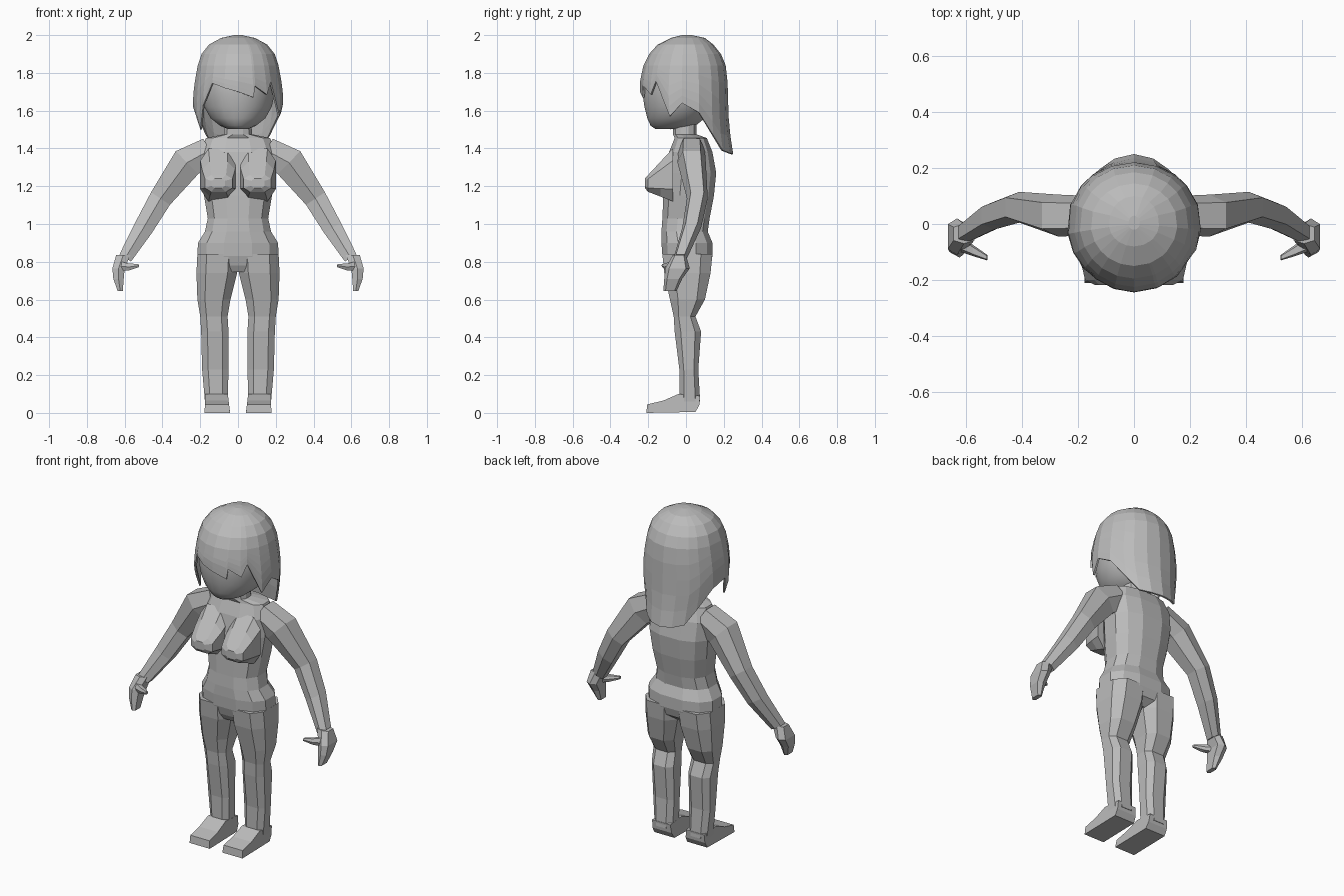
import bpy, bmesh, math
from mathutils import Vector

if "Cube" in bpy.data.objects:
    bpy.data.objects.remove(bpy.data.objects["Cube"])

grey = bpy.data.materials.new("plain grey")
grey.diffuse_color = (0.5, 0.5, 0.5, 1)
grey.use_nodes = True
grey.node_tree.nodes["Principled BSDF"].inputs["Base Color"].default_value = grey.diffuse_color


def finish(name, bm, mirror=False, smooth=False):
    bmesh.ops.recalc_face_normals(bm, faces=bm.faces)
    me = bpy.data.meshes.new(name)
    bm.to_mesh(me)
    bm.free()
    me.materials.append(grey)
    for p in me.polygons:
        p.use_smooth = smooth
    ob = bpy.data.objects.new(name, me)
    bpy.context.collection.objects.link(ob)
    if mirror:
        ob.modifiers.new("mirror", 'MIRROR').use_mirror_merge = False
    return ob


def loft(name, rings, caps=True, **kw):
    """Skin a list of closed rings that all have the same point count."""
    bm = bmesh.new()
    vs = [[bm.verts.new(p) for p in r] for r in rings]
    n = len(vs[0])
    for a, b in zip(vs, vs[1:]):
        for i in range(n):
            j = (i + 1) % n
            bm.faces.new((a[i], a[j], b[j], b[i]))
    if caps:
        bm.faces.new(vs[0])
        bm.faces.new(vs[-1])
    return finish(name, bm, **kw)


def unit_ring(n, power):
    """Rounded polygon filling the square from -1 to 1, with flat sides."""
    pts = []
    m = math.cos(math.pi / n)
    for i in range(n):
        a = 2 * math.pi * (i + 0.5) / n
        f = lambda v: math.copysign(min(abs(v) / m, 1) ** power, v)
        pts.append((f(math.cos(a)), f(math.sin(a))))
    return pts


def box_ring(x0, x1, y0, y1, z, n=8, power=0.7):
    return [((x0 + x1) / 2 + u * (x1 - x0) / 2, (y0 + y1) / 2 + v * (y1 - y0) / 2, z)
            for u, v in unit_ring(n, power)]


def tube_rings(path, n=6):
    """Path points are x, z, y, half width, half depth; the limb lies near the xz plane."""
    rings = []
    for i, (x, z, y, w, d) in enumerate(path):
        a, b = path[max(i - 1, 0)], path[min(i + 1, len(path) - 1)]
        t = Vector((b[0] - a[0], 0, b[1] - a[1])).normalized()
        side = Vector((t.z, 0, -t.x))
        rings.append([Vector((x, y, z)) + side * u * w + Vector((0, v * d, 0))
                      for u, v in unit_ring(n, 0.85)])
    return rings


# Torso with neck: half width, front y, back y, z
torso = [(.10, -.09, .08, .745), (.19, -.11, .125, .78), (.215, -.125, .14, .83),
         (.212, -.13, .14, .90), (.175, -.13, .115, .96), (.16, -.125, .125, 1.03),
         (.18, -.12, .148, 1.15), (.195, -.11, .16, 1.27), (.20, -.09, .14, 1.38),
         (.17, -.06, .11, 1.455), (.075, -.07, .055, 1.475), (.07, -.07, .055, 1.54)]
loft("torso", [box_ring(-w, w, f, b, z, 12, .8) for w, f, b, z in torso])

# Bust: rings stepping forward from the chest (x0, x1, z0, z1, y)
bust = [(.01, .20, 1.12, 1.40, -.07), (.015, .19, 1.145, 1.33, -.135),
        (.03, .175, 1.17, 1.26, -.2), (.07, .14, 1.19, 1.24, -.218)]
loft("bust", [[(x, y, z) for x, z, _ in box_ring(x0, x1, z0, z1, 0)]
              for x0, x1, z0, z1, y in bust], mirror=True)

# Legs: x0, x1, y0, y1, z
legs = [(0, .215, -.125, .14, .84), (.005, .22, -.115, .13, .74), (.04, .215, -.085, .10, .60),
        (.055, .20, -.065, .05, .51), (.05, .195, -.06, .08, .43),
        (.05, .19, -.035, .065, .23), (.055, .175, -.035, .075, .06)]
loft("legs", [box_ring(*r) for r in legs], mirror=True)

# Feet: side profile swept across the width, narrower at the top
profile = [(-.21, 0), (-.205, .045), (-.12, .065), (-.04, .10), (.075, .09), (.07, .04), (.05, .005)]
loft("feet", [[(x + s * .12 * z, y, z) for y, z in profile]
              for x, s in ((.042, 1), (.177, -.3))], mirror=True)

# Arms
arm = [(.15, 1.39, .03, .07, .07), (.27, 1.325, .03, .085, .075), (.41, 1.135, .06, .06, .055),
       (.50, .98, .03, .052, .05), (.597, .82, -.03, .036, .036)]
loft("arms", tube_rings(arm), mirror=True)

# Hands and thumbs
hand = [(.57, .645, -.07, .0, .835), (.60, .665, -.11, .02, .765),
        (.605, .66, -.115, -.02, .71), (.61, .637, -.12, -.05, .645)]
loft("hands", [box_ring(*r, n=6) for r in hand], mirror=True)
thumb = [(.62, .775, -.07, .025, .03), (.575, .773, -.095, .018, .02), (.525, .78, -.12, .008, .01)]
loft("thumbs", tube_rings(thumb), mirror=True)

# Head: half width, front y, back y, z
head = [(.05, -.16, .0, 1.502), (.095, -.187, .05, 1.52), (.145, -.205, .10, 1.56),
        (.178, -.22, .14, 1.62), (.195, -.23, .17, 1.69), (.20, -.228, .18, 1.77),
        (.18, -.19, .16, 1.86), (.11, -.1, .09, 1.94)]
loft("head", [box_ring(-w, w, f, b, z, 20, 1) for w, f, b, z in head], smooth=True)

# Hair shell: z, half width, front y, back y
shell = [(2.0, .02, -.02, .03), (1.985, .09, -.08, .10), (1.95, .155, -.15, .145),
         (1.90, .195, -.195, .185), (1.84, .215, -.225, .21), (1.76, .23, -.243, .22),
         (1.68, .24, -.245, .222), (1.58, .24, -.235, .225), (1.50, .22, -.20, .23),
         (1.37, .20, -.19, .25)]
# Lower edge of the hair: direction in degrees, z (jagged fringe, side locks, long back)
edge = [(90, 1.37), (70, 1.375), (52, 1.39), (38, 1.47), (18, 1.59), (-5, 1.64), (-22, 1.57),
        (-41, 1.755), (-50, 1.685), (-67, 1.73), (-70, 1.67), (-90, 1.70), (-108, 1.72),
        (-126, 1.745), (-140, 1.63), (-155, 1.50), (-172, 1.62), (-198, 1.59), (-218, 1.47),
        (-232, 1.39), (-250, 1.375)]


def hair_point(deg, z):
    for a, b in zip(shell, shell[1:]):
        if z >= b[0] - 1e-6:
            t = (a[0] - z) / (a[0] - b[0])
            w, f, k = (p + (q - p) * t for p, q in zip(a[1:], b[1:]))
            break
    c, s = math.cos(math.radians(deg)), math.sin(math.radians(deg))
    return (w * c, (k if s > 0 else -f) * s, z)


rings = [[hair_point(d, z) for d, _ in edge] for z in (2.0, 1.985, 1.95, 1.90, 1.84)]
for k in range(1, 6):
    rings.append([hair_point(d, 1.84 + (low - 1.84) * k / 5) for d, low in edge])
hair = loft("hair", rings, caps=False)
bm = bmesh.new()
bm.from_mesh(hair.data)
bmesh.ops.holes_fill(bm, edges=[e for e in bm.edges if e.is_boundary
                                and all(v.co.z > 1.99 for v in e.verts)], sides=0)
bmesh.ops.recalc_face_normals(bm, faces=bm.faces)
bm.to_mesh(hair.data)
bm.free()
solid = hair.modifiers.new("thickness", 'SOLIDIFY')
solid.thickness = 0.01
solid.offset = -1
